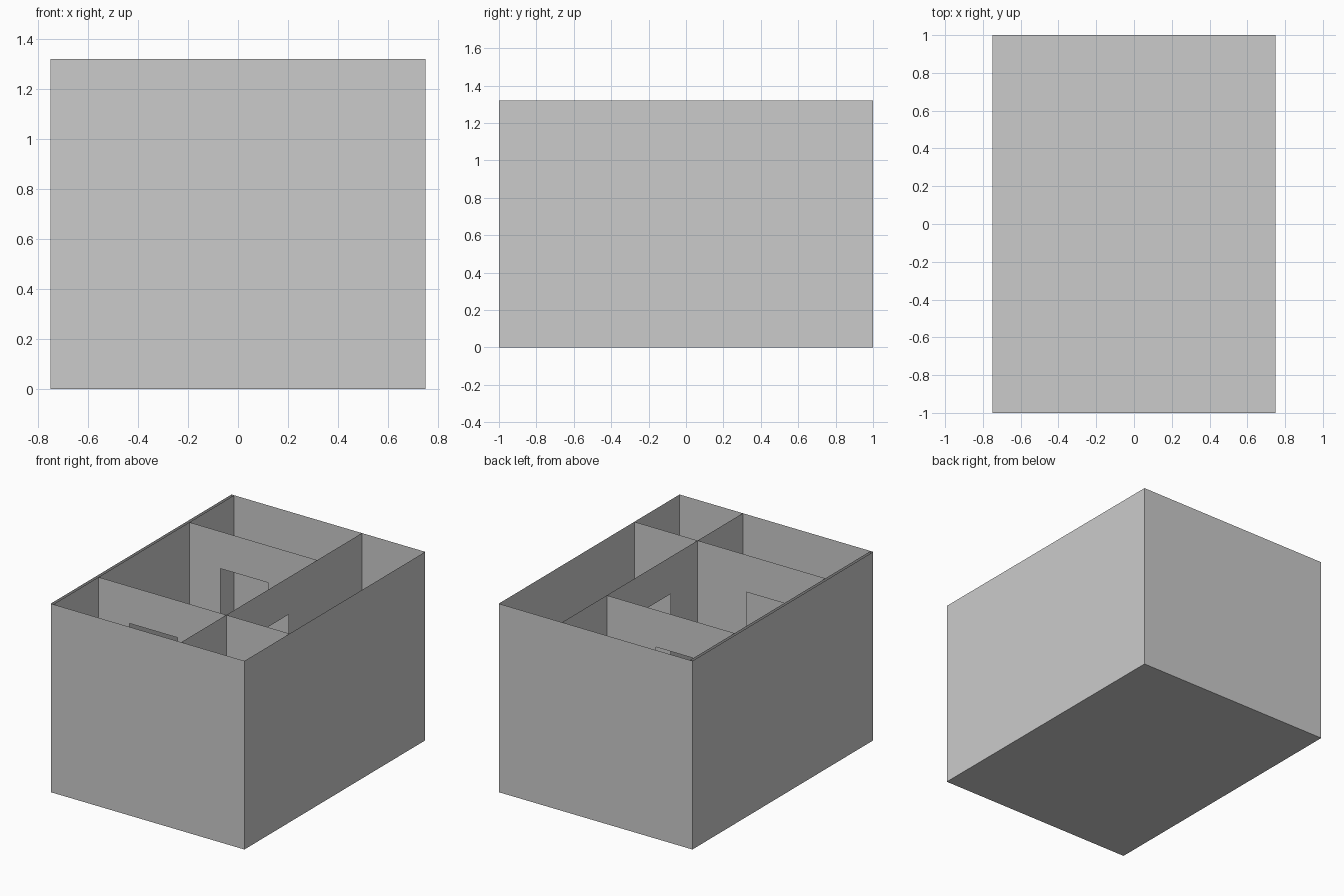
import bpy

if "Cube" in bpy.data.objects:
    bpy.data.objects.remove(bpy.data.objects["Cube"])

# Overall plan: open-topped house shell made of thin sheets
X0, X1, Y0, Y1, H = -0.75, 0.75, -1.0, 1.0, 1.32
XI = -0.73      # inner lining of the left wall
XM = 0.26       # long dividing wall
DOOR_H = 1.06


def add_sheet(name, points):
    mesh = bpy.data.meshes.new(name)
    mesh.from_pydata(points, [], [tuple(range(len(points)))])
    mesh.update()
    obj = bpy.data.objects.new(name, mesh)
    bpy.context.collection.objects.link(obj)
    return obj


def wall(name, start, end, axis, pos, door=None):
    """Upright sheet along an axis, with an optional doorway notch."""
    outline = [(start, 0)]
    if door:
        a, b = door
        outline += [(a, 0), (a, DOOR_H), (b, DOOR_H), (b, 0)]
    outline += [(end, 0), (end, H), (start, H)]
    if axis == 'x':
        pts = [(u, pos, z) for u, z in outline]
    else:
        pts = [(pos, u, z) for u, z in outline]
    return add_sheet(name, pts)


# Floor
add_sheet("floor", [(X0, Y0, 0), (X1, Y0, 0), (X1, Y1, 0), (X0, Y1, 0)])

# Outer walls (drawn so that normals face outwards)
wall("front_wall", X0, X1, 'x', Y0)
wall("back_wall", X1, X0, 'x', Y1)
wall("right_wall", Y0, Y1, 'y', X1)
wall("left_wall", Y1, Y0, 'y', X0)
wall("left_wall_lining", Y0, Y1, 'y', XI)

# Dividing walls with doorways
wall("corridor_wall", Y0, Y1, 'y', XM, door=(-0.20, 0.19))
wall("front_room_wall", XI, X1, 'x', -0.5, door=(-0.49, -0.12))
wall("back_room_wall", XI, XM, 'x', 0.505, door=(-0.49, -0.12))
